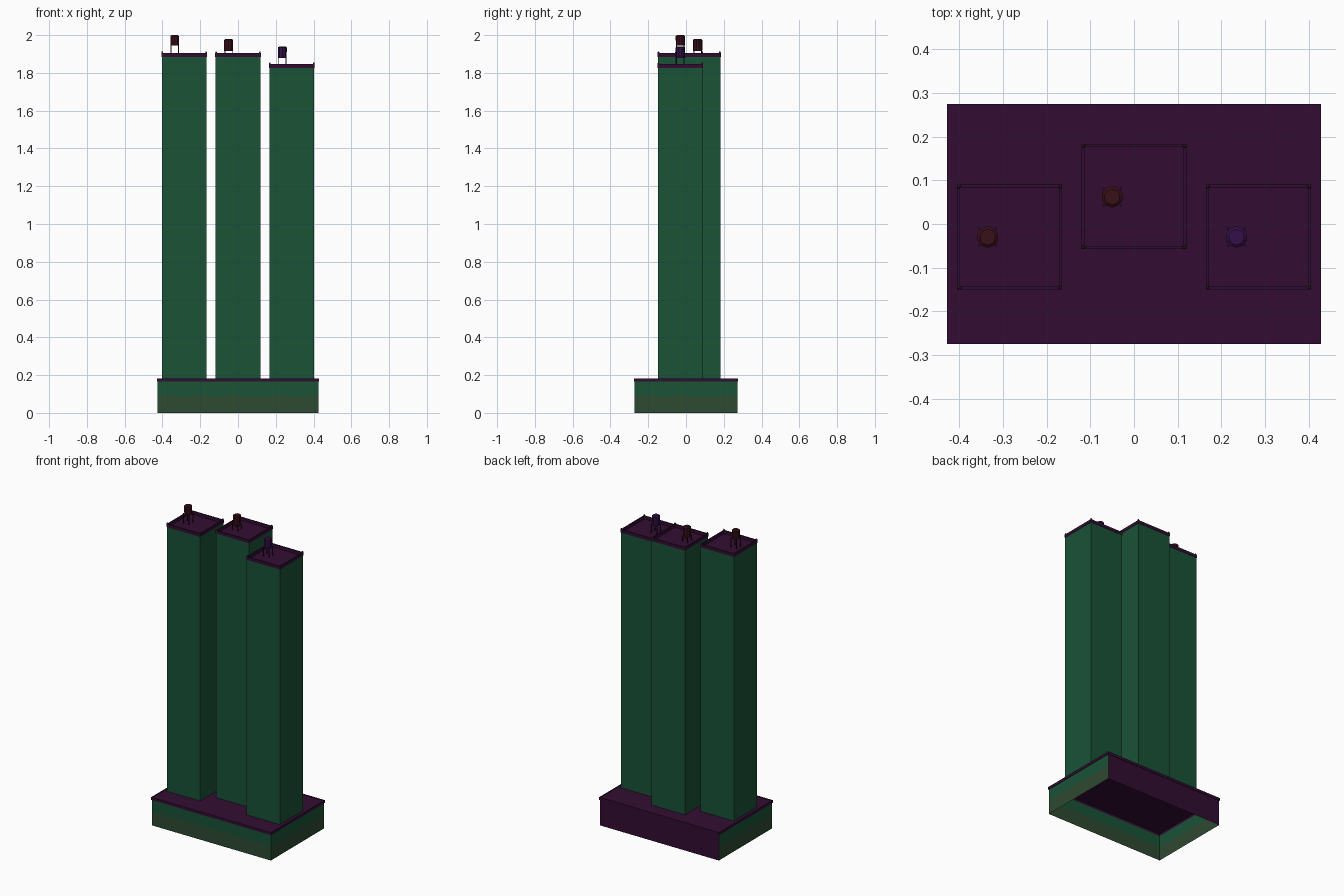
import bpy, bmesh
from math import pi, cos, sin

if "Cube" in bpy.data.objects:
    bpy.data.objects.remove(bpy.data.objects["Cube"])


def mat(name, rgb):
    m = bpy.data.materials.new(name)
    m.diffuse_color = (*rgb, 1)
    m.use_nodes = True
    m.node_tree.nodes["Principled BSDF"].inputs["Base Color"].default_value = m.diffuse_color
    return m


GREEN = mat("green_wall", (0.010, 0.085, 0.037))
OLIVE = mat("olive_wall", (0.027, 0.068, 0.032))
PURPLE = mat("purple_roof", (0.032, 0.004, 0.032))
BROWN = mat("tank_brown", (0.040, 0.005, 0.010))
VIOLET = mat("tank_violet", (0.033, 0.005, 0.065))
POST = mat("post_olive", (0.035, 0.030, 0.012))


def finish(name, bm, mats):
    me = bpy.data.meshes.new(name)
    bm.to_mesh(me)
    bm.free()
    for m in mats:
        me.materials.append(m)
    ob = bpy.data.objects.new(name, me)
    bpy.context.collection.objects.link(ob)
    return ob


def ring(bm, cx, cy, hx, hy, z):
    return [bm.verts.new((cx + sx * hx, cy + sy * hy, z))
            for sx, sy in ((-1, -1), (1, -1), (1, 1), (-1, 1))]


def stack(name, cx, cy, levels, mats):
    """Rectangular shell: levels are (half x, half y, z, material of band above)."""
    bm = bmesh.new()
    rings = [ring(bm, cx, cy, hx, hy, z) for hx, hy, z, _ in levels]
    for a, b, lv in zip(rings, rings[1:], levels):
        for i in range(4):
            j = (i + 1) % 4
            bm.faces.new((a[i], a[j], b[j], b[i])).material_index = lv[3]
    bm.faces.new(rings[-1]).material_index = levels[-1][3]
    return finish(name, bm, mats)


def frustum(bm, cx, cy, n, levels):
    rings = [[bm.verts.new((cx + r * cos(2 * pi * (i + .5) / n),
                            cy + r * sin(2 * pi * (i + .5) / n), z))
              for i in range(n)] for r, z in levels]
    for a, b in zip(rings, rings[1:]):
        for i in range(n):
            j = (i + 1) % n
            bm.faces.new((a[i], a[j], b[j], b[i]))
    bm.faces.new(rings[0][::-1])
    bm.faces.new(rings[-1])


# Podium: shell open underneath, with a purple edge band and a purple back wall
HX, HY = 0.425, 0.272
podium = stack("podium", 0, 0, [
    (HX, HY, 0.0, 1), (HX, HY, 0.09, 0), (HX, HY, 0.165, 2),
    (HX + .003, HY + .003, 0.165, 2), (HX + .003, HY + .003, 0.182, 2),
    (HX - .003, HY - .003, 0.182, 2), (HX - .003, HY - .003, 0.179, 2)],
    [GREEN, OLIVE, PURPLE])
for p in podium.data.polygons:
    if p.normal.y > 0.9 and p.center.y > 0:
        p.material_index = 2

# Towers: centre x, centre y, top z, tank centre, tank bottom and top, tank colour
towers = [
    ("left", -0.285, -0.030, 1.905, (-0.335, -0.030), 1.945, 2.000, BROWN),
    ("middle", 0.0, 0.063, 1.905, (-0.050, 0.062), 1.915, 1.980, BROWN),
    ("right", 0.285, -0.030, 1.847, (0.235, -0.030), 1.880, 1.940, VIOLET),
]
for name, cx, cy, top, (tx, ty), z0, z1, tank_mat in towers:
    # Shaft with parapet and recessed roof
    h, floor = 0.1185, top - 0.02
    stack(name + "_tower", cx, cy, [
        (h, h, 0.179, 0), (h, h, floor, 1), (h + .002, h + .002, floor, 1),
        (h + .002, h + .002, top, 1), (h - .005, h - .005, top, 1),
        (h - .005, h - .005, floor, 1)], [GREEN, PURPLE])

    # Small posts on the parapet corners
    bm = bmesh.new()
    for sx in (-1, 1):
        for sy in (-1, 1):
            frustum(bm, cx + sx * 0.116, cy + sy * 0.116, 6,
                    [(0.005, floor), (0.005, top + 0.004), (0.002, top + 0.009)])
    finish(name + "_parapet_posts", bm, [POST])

    # Water tank
    bm = bmesh.new()
    frustum(bm, tx, ty, 10, [(0.024, z0), (0.0245, z1 - 0.005), (0.018, z1)])
    finish(name + "_water_tank", bm, [tank_mat])

    # Tank legs
    bm = bmesh.new()
    for sx in (-1, 1):
        for sy in (-1, 1):
            frustum(bm, tx + sx * 0.0195, ty + sy * 0.0195, 4,
                    [(0.003, floor), (0.003, z0 + 0.006)])
    finish(name + "_tank_legs", bm, [tank_mat])
